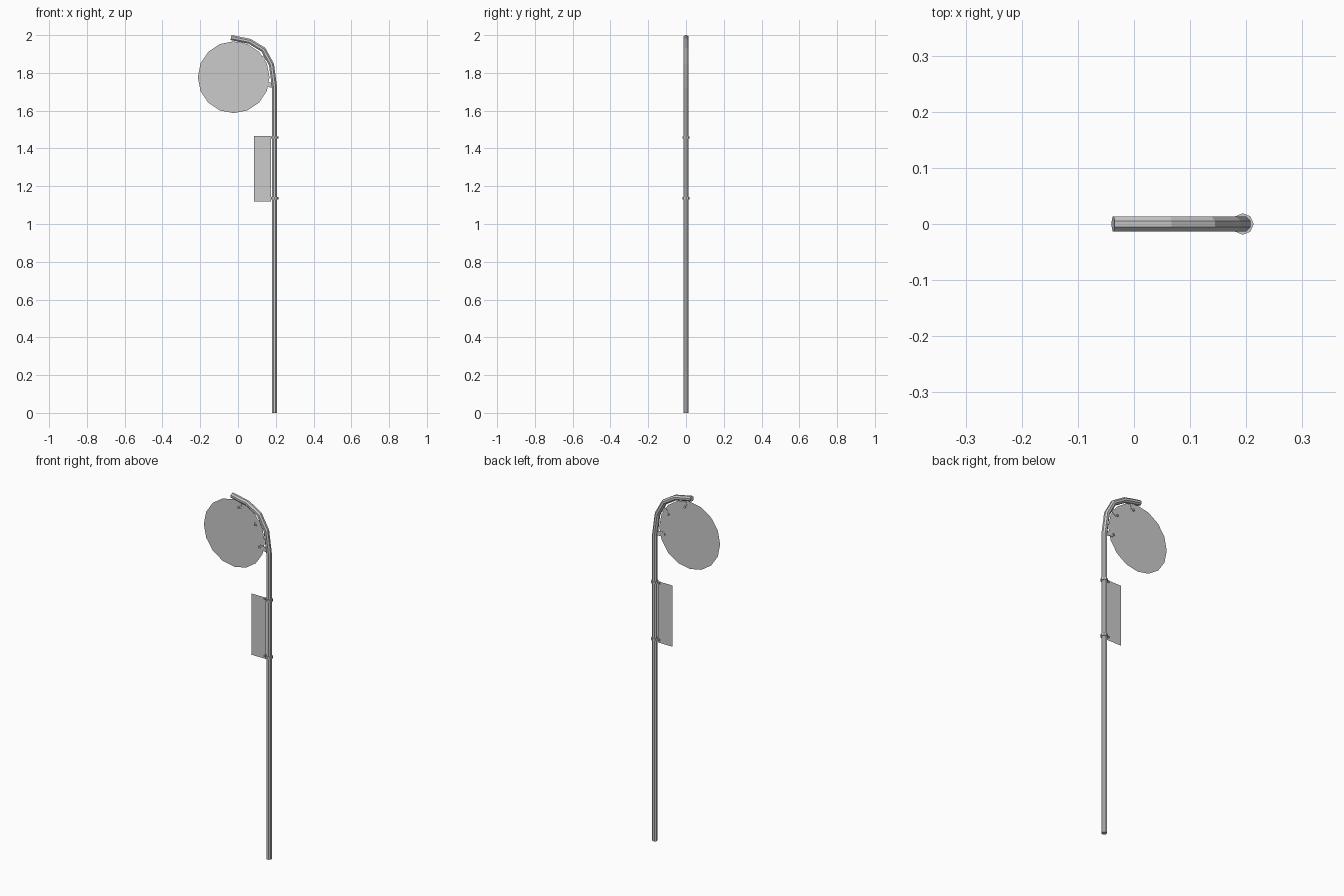
import bpy, bmesh
from math import sin, cos, pi, atan2
from mathutils import Vector, Matrix

if "Cube" in bpy.data.objects:
    bpy.data.objects.remove(bpy.data.objects["Cube"])


def finish(name, bm):
    bmesh.ops.recalc_face_normals(bm, faces=bm.faces[:])
    me = bpy.data.meshes.new(name)
    bm.to_mesh(me)
    bm.free()
    ob = bpy.data.objects.new(name, me)
    bpy.context.collection.objects.link(ob)
    return ob


def tube(name, path, r, sides=8):
    """Mitred tube along a path in the XZ plane."""
    pts = [Vector((x, 0, z)) for x, z in path]
    bm = bmesh.new()
    rings = []
    for i, p in enumerate(pts):
        a = (p - pts[i - 1]).normalized() if i else (pts[1] - p).normalized()
        b = (pts[i + 1] - p).normalized() if i < len(pts) - 1 else a
        t = (a + b).normalized()
        side = Vector((t.z, 0, -t.x)) / max(t.dot(a), 0.5)
        ring = []
        for k in range(sides):
            w = 2 * pi * (k + 0.5) / sides
            ring.append(bm.verts.new(p + side * r * cos(w) + Vector((0, r * sin(w), 0))))
        rings.append(ring)
    for lo, hi in zip(rings, rings[1:]):
        for k in range(sides):
            n = (k + 1) % sides
            bm.faces.new((lo[k], lo[n], hi[n], hi[k]))
    bm.faces.new(rings[0])
    bm.faces.new(rings[-1])
    return finish(name, bm)


def cylinder(name, loc, r, depth, sides, axis='Z'):
    bm = bmesh.new()
    rot = Matrix.Rotation(pi / 2, 4, 'X') if axis == 'Y' else Matrix()
    bmesh.ops.create_cone(bm, cap_ends=True, segments=sides, radius1=r, radius2=r,
                          depth=depth, matrix=Matrix.Translation(loc) @ rot)
    return finish(name, bm)


def strap(name, a, b, width, thick):
    """Flat tab from a to b in the XZ plane."""
    bm = bmesh.new()
    d = Vector((b[0] - a[0], 0, b[1] - a[1]))
    mid = Vector(((a[0] + b[0]) / 2, 0, (a[1] + b[1]) / 2))
    m = (Matrix.Translation(mid) @ Matrix.Rotation(-atan2(d.z, d.x), 4, 'Y')
         @ Matrix.Diagonal((d.length, thick, width, 1)))
    bmesh.ops.create_cube(bm, size=1, matrix=m)
    return finish(name, bm)


def sheet(name, outline):
    bm = bmesh.new()
    bm.faces.new([bm.verts.new((x, 0, z)) for x, z in outline])
    return finish(name, bm)


# Bent pole
PX = 0.194
tube("pole", [(PX, 0), (PX, 1.72), (0.177, 1.845), (0.134, 1.923),
              (0.062, 1.967), (-0.037, 1.987)], 0.0146)

# Round sign and small rectangular plate
sheet("round_sign", [(-0.023 + 0.19 * cos(k * pi / 8), 1.777 + 0.19 * sin(k * pi / 8))
                     for k in range(16)])
sheet("lower_plate", [(0.085, 1.12), (0.175, 1.12), (0.175, 1.465), (0.085, 1.465)])

# Tabs and bolts holding the round sign
mounts = [((0.005, 1.93), (0.015, 1.972)),
          ((0.11, 1.86), (0.15, 1.888)),
          ((0.135, 1.74), (0.188, 1.735))]
for i, (a, b) in enumerate(mounts):
    strap(f"sign_tab_{i}", a, b, 0.026, 0.004)
    cylinder(f"sign_bolt_{i}", (a[0], 0, a[1]), 0.007, 0.014, 6, 'Y')

# Clamp rings, tabs and bolts holding the lower plate
for i, z in enumerate((1.137, 1.458)):
    cylinder(f"clamp_{i}", (PX, 0, z), 0.0192, 0.013, 8)
    strap(f"clamp_tab_{i}", (0.162, z), (PX, z), 0.012, 0.006)
    cylinder(f"clamp_bolt_{i}", (0.168, 0, z), 0.005, 0.014, 6, 'Y')
